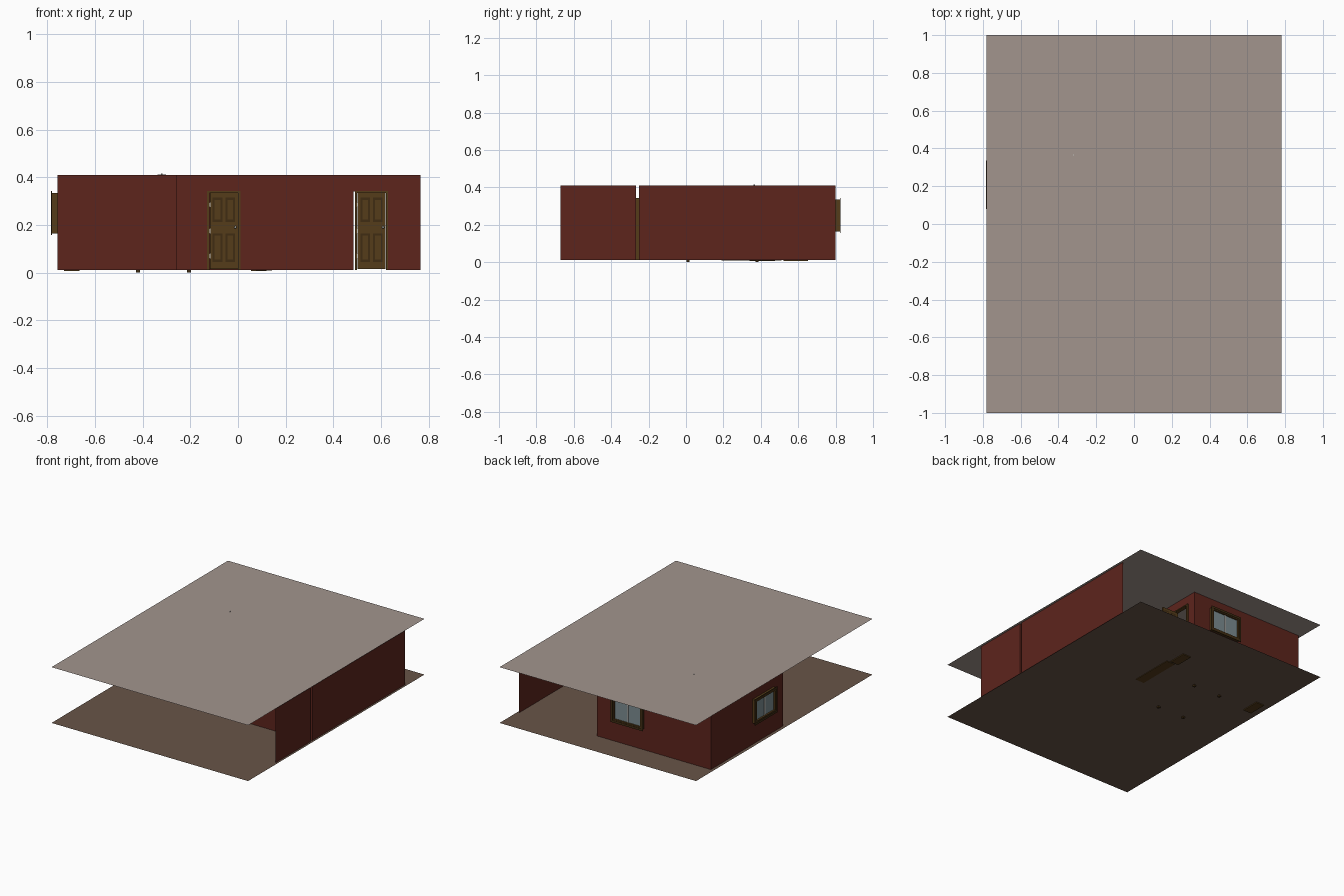
import bpy, bmesh, math
from mathutils import Matrix, Vector

if "Cube" in bpy.data.objects:
    bpy.data.objects.remove(bpy.data.objects["Cube"])

FLOOR, CEIL = 0.012, 0.41


def material(name, rgb):
    m = bpy.data.materials.new(name)
    m.diffuse_color = (*rgb, 1)
    m.use_nodes = True
    m.node_tree.nodes["Principled BSDF"].inputs["Base Color"].default_value = m.diffuse_color
    return m


RED = material("wall_red", (0.11, 0.018, 0.012))
TAN = material("floor_tan", (0.14, 0.09, 0.065))
PALE = material("ceiling_pale", (0.36, 0.3, 0.27))
WOOD = material("door_wood", (0.09, 0.045, 0.01))
DARK = material("panel_wood", (0.05, 0.025, 0.006))
GLASS = material("glass", (0.2, 0.26, 0.28))
METAL = material("metal", (0.55, 0.55, 0.52))
CLOTH = material("cloth", (0.6, 0.57, 0.5))


def finish(name, bm, mat, mtx=None):
    me = bpy.data.meshes.new(name)
    bm.to_mesh(me)
    bm.free()
    me.materials.append(mat)
    ob = bpy.data.objects.new(name, me)
    bpy.context.collection.objects.link(ob)
    if mtx:
        ob.matrix_world = mtx
    return ob


def boxes(name, items, mat, mtx=None):
    """One object from boxes given as (x0, x1, y0, y1, z0, z1)."""
    bm = bmesh.new()
    for x0, x1, y0, y1, z0, z1 in items:
        c = Vector(((x0 + x1) / 2, (y0 + y1) / 2, (z0 + z1) / 2))
        s = Matrix.Diagonal((x1 - x0, y1 - y0, z1 - z0, 1))
        bmesh.ops.create_cube(bm, size=1, matrix=Matrix.Translation(c) @ s)
    return finish(name, bm, mat, mtx)


def wall(name, axis, pos, a0, a1, holes=()):
    """Thin wall sheet along x or y with rectangular holes (b0, b1, z0, z1)."""
    us = sorted({a0, a1, *[h[0] for h in holes], *[h[1] for h in holes]})
    zs = sorted({FLOOR, CEIL, *[h[2] for h in holes], *[h[3] for h in holes]})
    bm = bmesh.new()
    for u0, u1 in zip(us, us[1:]):
        for z0, z1 in zip(zs, zs[1:]):
            uc, zc = (u0 + u1) / 2, (z0 + z1) / 2
            if any(h[0] < uc < h[1] and h[2] < zc < h[3] for h in holes):
                continue
            quad = ((u0, z0), (u1, z0), (u1, z1), (u0, z1))
            bm.faces.new([bm.verts.new((u, pos, z) if axis == "x" else (pos, u, z))
                          for u, z in quad])
    bmesh.ops.remove_doubles(bm, verts=bm.verts, dist=1e-5)
    return finish(name, bm, RED)


def sheet(name, z, mat):
    bm = bmesh.new()
    bm.faces.new([bm.verts.new((x, y, z)) for x, y in
                  ((-.78, -1), (.78, -1), (.78, 1), (-.78, 1))])
    finish(name, bm, mat)


def door(name, mtx, swing=0.0):
    """Framed four-panel door, 0.14 wide, centred on local x = 0."""
    boxes(name + "_frame", [(-.07, -.06, -.014, .014, FLOOR, .342),
                            (.06, .07, -.014, .014, FLOOR, .342),
                            (-.06, .06, -.014, .014, .334, .342)], WOOD, mtx)
    hinge = mtx @ Matrix.Translation((-.06, 0, 0)) @ Matrix.Rotation(swing, 4, "Z")
    boxes(name + "_leaf", [(.002, .119, -.006, .006, .015, .333)], WOOD, hinge)
    rims, fields = [], []
    for x0 in (.014, .067):
        for z0, z1 in ((.045, .165), (.212, .315)):
            for s in (-1, 1):
                y = sorted((s * .006, s * .0075))
                rims.append((x0, x0 + .04, *y, z0, z1))
                y = sorted((s * .0075, s * .0095))
                fields.append((x0 + .008, x0 + .032, *y, z0 + .01, z1 - .01))
    boxes(name + "_panel_rims", rims, DARK, hinge)
    boxes(name + "_panels", fields, WOOD, hinge)
    bm = bmesh.new()
    for s in (-1, 1):
        bmesh.ops.create_uvsphere(bm, u_segments=12, v_segments=8, radius=.005,
                                  matrix=Matrix.Translation((.109, s * .014, .19)))
    finish(name + "_knobs", bm, METAL, hinge)
    boxes(name + "_hinges", [(0, .004, -.009, -.005, z, z + .02)
                             for z in (.06, .165, .275)], METAL, hinge)


def window(name, mtx):
    """Two-pane window; local x along the wall, +y outward, wall at y = 0."""
    w, z0, z1, t = .12, .165, .335, .016

    def ring(w, z0, z1, t, y0, y1):
        return [(-w, -w + t, y0, y1, z0, z1), (w - t, w, y0, y1, z0, z1),
                (-w + t, w - t, y0, y1, z0, z0 + t), (-w + t, w - t, y0, y1, z1 - t, z1)]
    boxes(name + "_frame", ring(w, z0, z1, t, -.004, .024), WOOD, mtx)
    boxes(name + "_trim", ring(w + .008, z0 - .008, z1 + .008, .016, .024, .027), DARK, mtx)
    boxes(name + "_sashes", [(-.004, .004, .006, .016, z0 + t, z1 - t)], METAL, mtx)
    boxes(name + "_glass", [(-w + t, w - t, .009, .012, z0 + t, z1 - t)], GLASS, mtx)


# Floor and ceiling
sheet("floor", FLOOR, TAN)
sheet("ceiling", CEIL + .002, PALE)

# Walls
openings = [(-.13, .01, FLOOR, .34), (.485, .625, FLOOR, .34)]
wall("front_wall_outer", "x", -.268, -.26, .765, openings)
wall("front_wall_inner", "x", -.25, -.26, .765, openings)
wall("right_wall", "y", .765, -.25, .8)
wall("porch_wall", "y", .765, -.67, -.268)
wall("bedroom_front_wall", "x", -.02, -.757, .146)
wall("lobby_side_wall", "y", -.26, -.25, -.02)
wall("left_wall", "y", -.757, -.02, .8, [(.095, .32, .17, .33)])
wall("back_wall", "x", .8, -.757, .146, [(-.22, .005, .17, .33)])
wall("partition_wall", "y", .146, -.25, .8, [(.6, .74, FLOOR, .34)])

# Doors
T = Matrix.Translation
door("lobby_door", T((-.06, -.259, 0)))
door("hall_door", T((.56, -.259, 0)))
door("bedroom_door", T((.146, .67, 0)) @ Matrix.Rotation(math.pi / 2, 4, "Z"), -math.pi / 2)

# Windows
window("back_window", T((-.108, .8, 0)))
window("left_window", T((-.757, .208, 0)) @ Matrix.Rotation(math.pi / 2, 4, "Z"))

# Bed
boxes("bed_legs", [(x - .008, x + .008, y - .008, y + .008, 0, .05)
                   for x in (-.42, -.205) for y in (.01, .38)], DARK)
boxes("bed_frame", [(-.43, -.195, 0, .39, .04, .06),
                    (-.43, -.195, -.005, .008, .04, .16),
                    (-.43, -.195, .382, .392, .04, .09)], WOOD)
mattress = boxes("mattress", [(-.424, -.201, .01, .38, .06, .092)], CLOTH)
pillows = boxes("pillows", [(-.415, -.32, .018, .075, .092, .108),
                            (-.305, -.21, .018, .075, .092, .108)], CLOTH)
for ob in (mattress, pillows):
    b = ob.modifiers.new("round", "BEVEL")
    b.width, b.segments = .006, 2

# Wardrobe, chest and cabinet
boxes("wardrobe", [(.075, .143, .19, .51, .008, .31)], WOOD)
boxes("wardrobe_doors", [(.071, .075, .195 + i * .105, .295 + i * .105, .02, .3)
                         for i in range(3)], DARK)
boxes("chest", [(.055, .12, .522, .652, .006, .12)], WOOD)
boxes("chest_drawers", [(.051, .055, .53, .644, z, z + .03)
                        for z in (.018, .052, .086)], DARK)
boxes("cabinet", [(-.73, -.665, .34, .475, .006, .12)], WOOD)
boxes("cabinet_drawers", [(-.665, -.661, .348, .467, z, z + .03)
                          for z in (.018, .052, .086)], DARK)

# Ceiling lamp
bm = bmesh.new()
for r1, r2, d, z in ((.003, .003, .06, .386), (.018, .018, .006, .408), (.035, .012, .03, .345)):
    bmesh.ops.create_cone(bm, cap_ends=True, segments=16, radius1=r1, radius2=r2, depth=d,
                          matrix=T((-.32, .365, z)))
finish("ceiling_lamp", bm, METAL)
